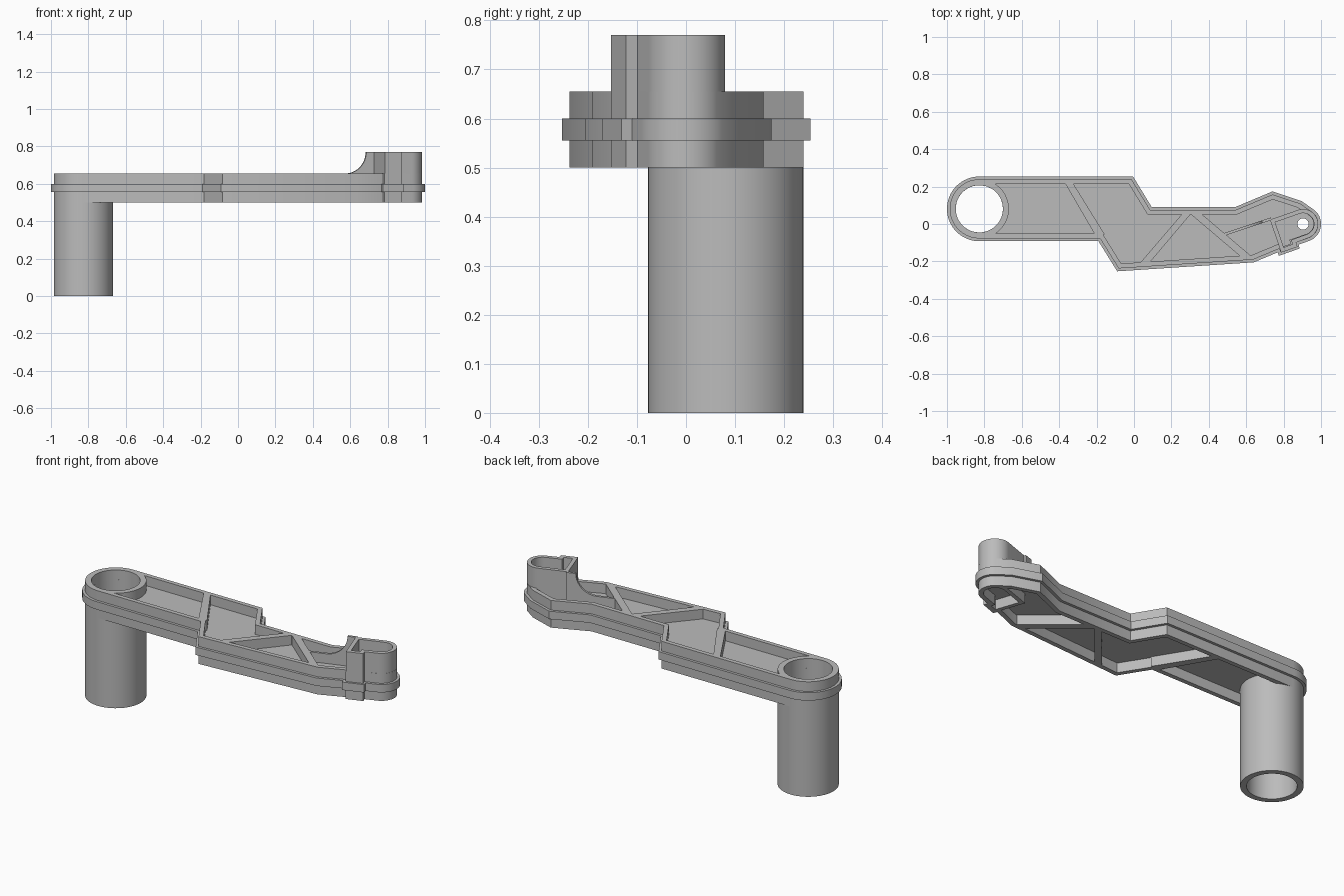
import bpy, bmesh, math
from mathutils import Vector, Matrix

old = bpy.data.objects.get("Cube")
if old:
    bpy.data.objects.remove(old, do_unlink=True)

grey = bpy.data.materials.new("plain grey")
grey.use_nodes = True
grey.diffuse_color = (0.5, 0.5, 0.5, 1)
grey.node_tree.nodes["Principled BSDF"].inputs["Base Color"].default_value = (0.5, 0.5, 0.5, 1)

parts = []


def arc(centre, r, a0, a1, n):
    """Points on an arc, angles in degrees."""
    steps = [math.radians(a0 + (a1 - a0) * i / n) for i in range(n + 1)]
    return [(centre[0] + r * math.cos(a), centre[1] + r * math.sin(a)) for a in steps]


def circle(centre, r, n=48):
    return arc(centre, r, 0, 360, n)[:-1]


def inset(loop, d):
    """Mitred inward offset of a clockwise loop."""
    out = []
    for i, p in enumerate(loop):
        a, b, c = Vector(loop[i - 1]), Vector(p), Vector(loop[(i + 1) % len(loop)])
        u, v = (b - a).normalized(), (c - b).normalized()
        n1, n2 = Vector((u.y, -u.x)), Vector((v.y, -v.x))
        q = b + (n1 + n2) * (d / (1 + n1.dot(n2)))
        out.append((q.x, q.y))
    return out


def prism(name, loops, z0, z1):
    """Extrude an outline, with optional hole loops, from z0 to z1."""
    bm = bmesh.new()
    edges, rings, lift = [], [], {}
    for loop in loops:
        low = [bm.verts.new((x, y, z0)) for x, y in loop]
        high = [bm.verts.new((x, y, z1)) for x, y in loop]
        lift.update(zip(low, high))
        rings.append(low)
        edges += [bm.edges.new((low[i - 1], low[i])) for i in range(len(low))]
    bmesh.ops.triangle_fill(bm, edges=edges, use_beauty=True, normal=(0, 0, 1))
    for f in list(bm.faces):
        bm.faces.new([lift[v] for v in reversed(f.verts)])
    for low in rings:
        for i in range(len(low)):
            a, b = low[i - 1], low[i]
            bm.faces.new((a, b, lift[b], lift[a]))
    bmesh.ops.recalc_face_normals(bm, faces=bm.faces)
    mesh = bpy.data.meshes.new(name)
    bm.to_mesh(mesh)
    bm.free()
    mesh.materials.append(grey)
    ob = bpy.data.objects.new(name, mesh)
    bpy.context.collection.objects.link(ob)
    parts.append(ob)
    return ob


# Key centres and levels
post = (-0.827, 0.081)
pin = (0.904, 0.0)
low_z, plate_z0, plate_z1, top_z, tower_z = 0.5, 0.555, 0.6, 0.655, 0.77
wall = 0.025

# Outline of the arm, clockwise from the post end
rim = arc(post, 0.173, 270, 90, 32)
rim += [(-0.005, 0.254), (0.095, 0.09), (0.54, 0.09), (0.74, 0.174), (0.895, 0.123)]
rim += arc(pin, 0.096, 50, -71.5, 20)
rim += [(0.88, -0.11), (0.886, -0.131), (0.775, -0.17), (0.768, -0.152),
        (0.64, -0.205), (-0.09, -0.253), (-0.19, -0.092)]
body = inset(rim, 0.015)

# Middle plate and perimeter wall
prism("middle_plate", [rim, circle(post, 0.126), circle(pin, 0.03, 24)], plate_z0, plate_z1)
prism("perimeter_wall", [body, inset(body, wall)], low_z, top_z)

# Hollow post
prism("post_tube", [circle(post, 0.158, 64), circle(post, 0.126, 64)], 0, top_z)

# Stiffening ribs on both faces of the plate
ribs = {
    "long_rib": [(-0.37, 0.22), (-0.327, 0.22), (-0.157, -0.055), (-0.21, -0.055)],
    "left_slant_rib": [(0.258, 0.055), (0.305, 0.055), (0.085, -0.205), (0.035, -0.205)],
    "right_slant_rib": [(0.3, 0.055), (0.36, 0.055), (0.625, -0.17), (0.565, -0.17)],
}
for name, loop in ribs.items():
    prism(name, [loop], low_z, top_z)

# Open socket tower at the narrow end
tower = arc(pin, 0.08, 108.5, -71.5, 32)
tower += [(0.867, -0.099), (0.874, -0.122), (0.787, -0.153), (0.727, 0.023)]
prism("socket_tower", [tower, inset(tower, 0.022)], low_z, tower_z)

# Thin curved gusset behind the tower
profile = [(0, plate_z0), (0, top_z)]
profile += arc((0.095, tower_z), 0.115, 270, 360, 16)
profile += [(0.262, tower_z), (0.262, plate_z0)]
gusset = prism("curved_gusset", [profile], -0.007, 0.007)
along = Vector((0.948, 0.317, 0)).normalized()
up = Vector((0, 0, 1))
frame = Matrix((along, up, along.cross(up))).transposed().to_4x4()
gusset.matrix_world = Matrix.Translation((0.485, -0.055, 0)) @ frame

# Smooth the round sides, keep the edges crisp
bpy.ops.object.select_all(action="DESELECT")
for ob in parts:
    ob.select_set(True)
bpy.context.view_layer.objects.active = parts[0]
bpy.ops.object.shade_smooth_by_angle(angle=math.radians(25))
